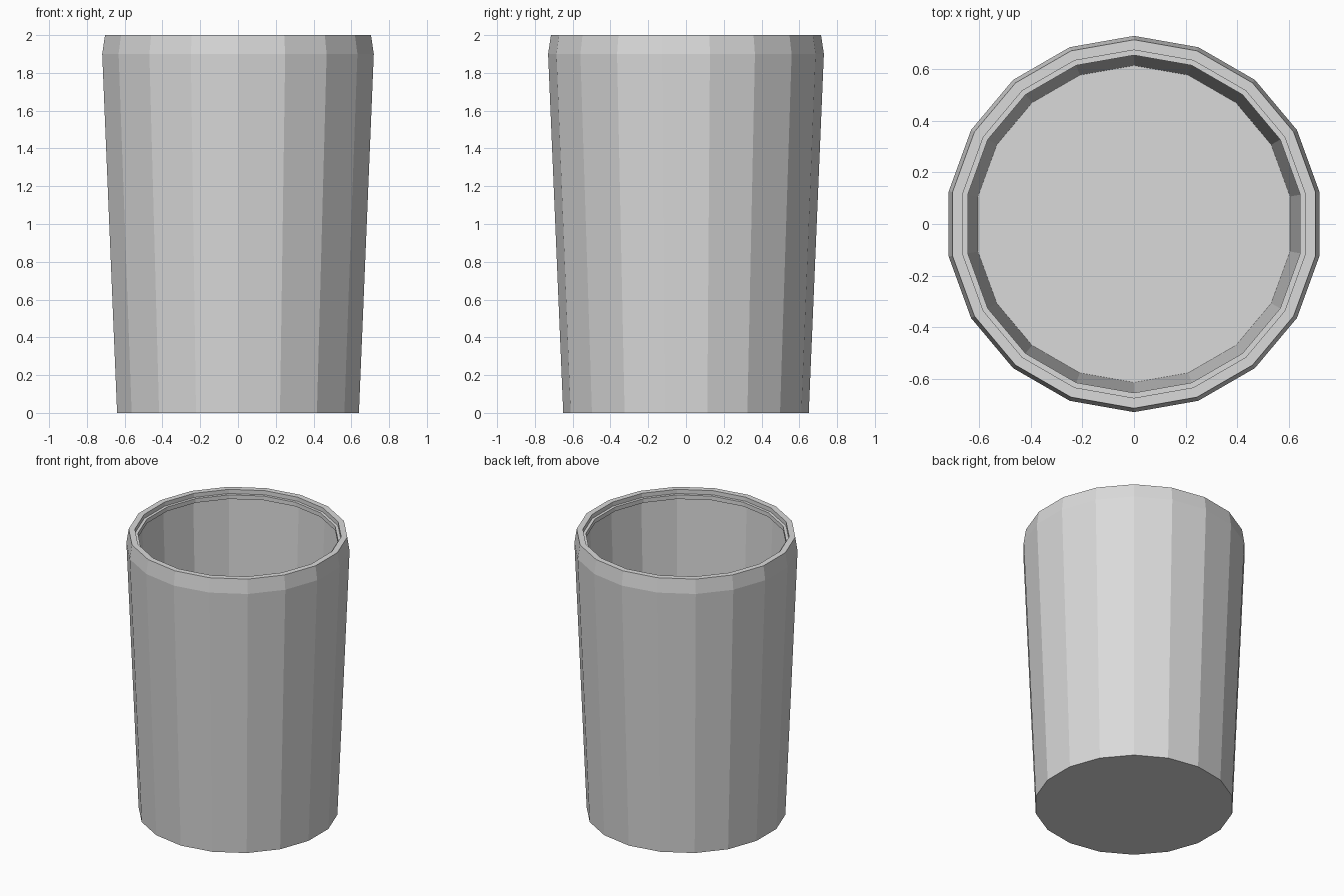
import bpy
import bmesh
from math import radians
from mathutils import Matrix, Vector

cube = bpy.data.objects.get("Cube")
if cube:
    bpy.data.objects.remove(cube, do_unlink=True)

SIDES = 18

# Single plain colour
grey = bpy.data.materials.new("light_grey")
colour = (0.7, 0.7, 0.7, 1.0)
grey.diffuse_color = colour
grey.use_nodes = True
grey.node_tree.nodes["Principled BSDF"].inputs["Base Color"].default_value = colour

# Cup profile (radius, height): outer wall, chamfered rim, stepped inner lip, inner wall
profile = [
    (0.65, 0.0), (0.73, 1.9), (0.715, 2.0),
    (0.675, 2.0), (0.675, 1.97), (0.655, 1.97),
    (0.655, 1.94), (0.69, 1.94), (0.615, 0.04),
]


def faceted_cup(name, points):
    """Sweep a profile into faceted rings and close the underside and floor."""
    bm = bmesh.new()
    rings = []
    for radius, height in points:
        ring = []
        for i in range(SIDES):
            turn = Matrix.Rotation(radians(90 + 360 * i / SIDES), 3, "Z")
            ring.append(bm.verts.new(turn @ Vector((radius, 0, height))))
        rings.append(ring)
    for low, high in zip(rings, rings[1:]):
        for i in range(SIDES):
            j = (i + 1) % SIDES
            bm.faces.new((low[i], low[j], high[j], high[i]))
    bm.faces.new(list(reversed(rings[0])))   # underside
    bm.faces.new(rings[-1])                  # inner floor
    bmesh.ops.recalc_face_normals(bm, faces=bm.faces)
    mesh = bpy.data.meshes.new(name)
    bm.to_mesh(mesh)
    bm.free()
    mesh.materials.append(grey)
    obj = bpy.data.objects.new(name, mesh)
    bpy.context.collection.objects.link(obj)
    return obj


faceted_cup("cup", profile)
